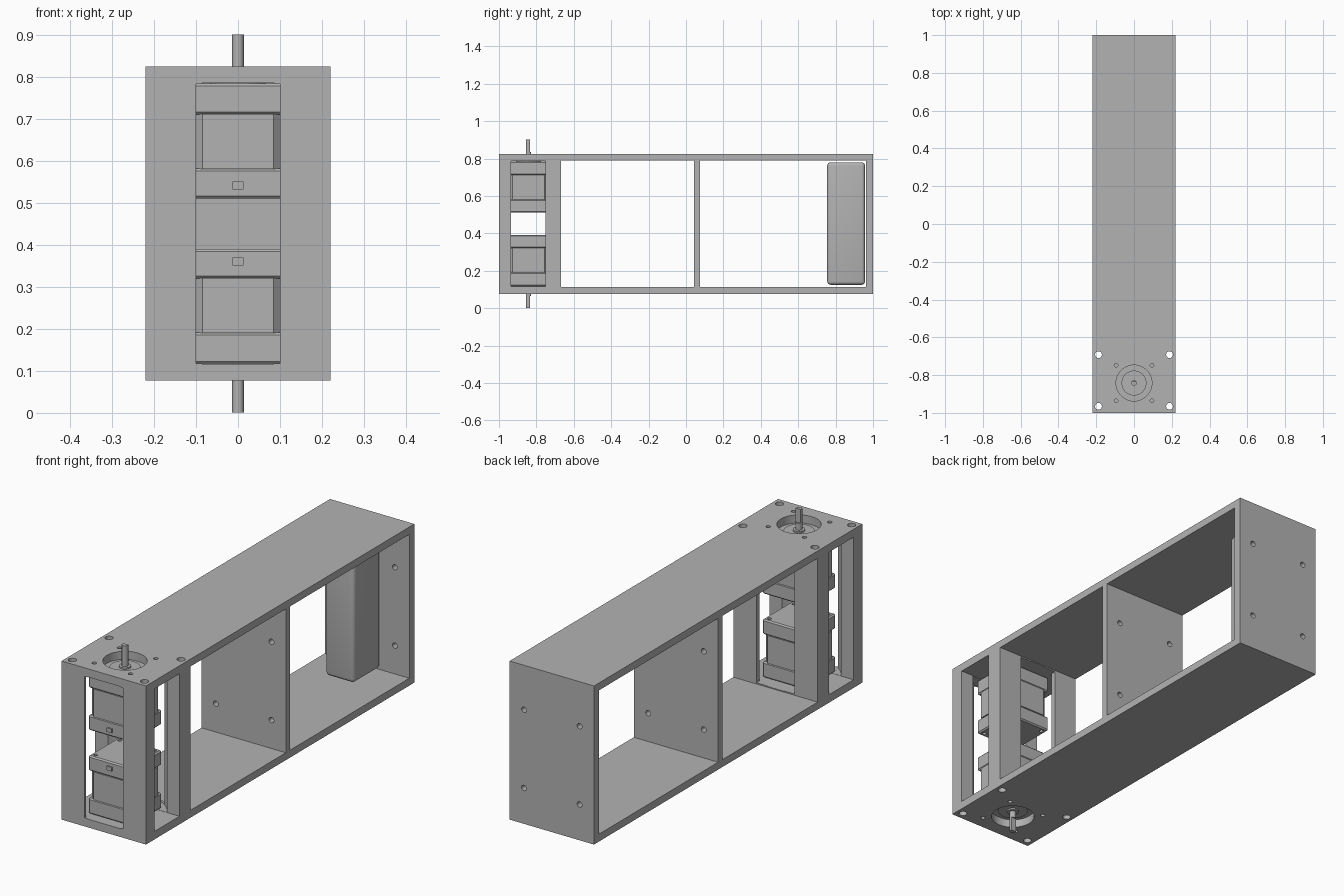
import bpy
import bmesh
from math import pi
from mathutils import Matrix, Vector

cube = bpy.data.objects.get("Cube")
if cube:
    bpy.data.objects.remove(cube, do_unlink=True)

grey = bpy.data.materials.new("plain_grey")
grey.use_nodes = True
grey.diffuse_color = (0.45, 0.45, 0.45, 1)
grey.node_tree.nodes["Principled BSDF"].inputs["Base Color"].default_value = (0.45, 0.45, 0.45, 1)

AXIS_Y = -0.842          # motor axis
BASE, TOP = 0.077, 0.825  # frame bottom and top
MID = (BASE + TOP) / 2


def finish(name, bm):
    mesh = bpy.data.meshes.new(name)
    bm.to_mesh(mesh)
    bm.free()
    mesh.materials.append(grey)
    obj = bpy.data.objects.new(name, mesh)
    bpy.context.collection.objects.link(obj)
    return obj


def box(name, x, y, z):
    bm = bmesh.new()
    size = Vector((x[1] - x[0], y[1] - y[0], z[1] - z[0]))
    centre = Vector((sum(x), sum(y), sum(z))) / 2
    bmesh.ops.create_cube(bm, size=1, matrix=Matrix.Translation(centre) @ Matrix.Diagonal(size.to_4d()))
    return finish(name, bm)


def rod(name, centre, radius, depth, sides=32, axis="Z"):
    bm = bmesh.new()
    turn = Matrix.Rotation(pi / 2, 4, "X") if axis == "Y" else Matrix()
    bmesh.ops.create_cone(bm, cap_ends=True, segments=sides, radius1=radius, radius2=radius,
                          depth=depth, matrix=Matrix.Translation(centre) @ turn)
    return finish(name, bm)


def apply_modifier(obj, mod):
    bpy.context.view_layer.objects.active = obj
    bpy.ops.object.modifier_apply(modifier=mod.name)


def cut(obj, cutter):
    mod = obj.modifiers.new("cut", "BOOLEAN")
    mod.operation = "DIFFERENCE"
    mod.solver = "EXACT"
    mod.object = cutter
    apply_modifier(obj, mod)
    bpy.data.objects.remove(cutter, do_unlink=True)


def smooth(obj):
    bpy.ops.object.select_all(action="DESELECT")
    obj.select_set(True)
    bpy.context.view_layer.objects.active = obj
    bpy.ops.object.shade_smooth_by_angle()


# Frame: long box, open on both sides
frame = box("frame", (-0.22, 0.22), (-1, 1), (BASE, TOP))
for y in ((-0.667, 0.042), (0.075, 0.962)):
    cut(frame, box("opening", (-0.3, 0.3), y, (0.112, 0.79)))

# Motor bay: round cavity with windows to every side
cut(frame, rod("cavity", (0, AXIS_Y, MID), 0.18, 0.67, 64))
cut(frame, box("side_window", (-0.3, 0.3), (-0.935, -0.75), (0.115, 0.787)))
cut(frame, box("front_window", (-0.1, 0.1), (-1.1, -0.6), (0.118, 0.784)))
cut(frame, rod("shaft_bore", (0, AXIS_Y, MID), 0.095, 1, 48))

# Screw holes through the corner posts and around the bores
for x in (-1, 1):
    for y in (-0.965, -0.692):
        cut(frame, rod("post_hole", (x * 0.188, y, MID), 0.018, 1, 20))
    for y in (-1, 1):
        cut(frame, rod("motor_hole", (x * 0.095, AXIS_Y + y * 0.094, MID), 0.01, 1, 16))

# Screw holes through the divider and back wall
for x in (-0.145, 0.145):
    for z in (0.246, 0.615):
        cut(frame, rod("wall_hole", (x, 0.55, z), 0.013, 1.2, 16, "Y"))
smooth(frame)


# Motors: square end caps, corner-cut body, pilot ring, flatted shaft
def motor(label, sign):
    half = 0.113

    def span(a, b):
        return tuple(sorted((MID + sign * a, MID + sign * b)))

    square = (-half, half)
    depth = (AXIS_Y - half, AXIS_Y + half)
    for part, a, b in (("inner_cap", 0.06, 0.131), ("outer_cap", 0.26, 0.334)):
        cap = box(label + "_motor_" + part, square, depth, span(a, b))
        mod = cap.modifiers.new("corners", "BEVEL")
        mod.width = 0.006
        mod.segments = 1
        mod.limit_method = "ANGLE"
        apply_modifier(cap, mod)
        if part == "inner_cap":
            for x in (-1, 1):
                for y in (-1, 1):
                    z = MID + sign * 0.06
                    cut(cap, rod("screw", (x * 0.09, AXIS_Y + y * 0.09, z), 0.009, 0.03, 12))

    body = box(label + "_motor_body", square, depth, span(0.13, 0.261))
    bm = bmesh.new()
    bm.from_mesh(body.data)
    upright = [e for e in bm.edges if abs(e.verts[0].co.z - e.verts[1].co.z) > 0.01]
    bmesh.ops.bevel(bm, geom=upright, offset=0.028, segments=1, affect="EDGES")
    bm.to_mesh(body.data)
    bm.free()

    box(label + "_motor_connector", (-0.013, 0.013), (AXIS_Y - half - 0.006, AXIS_Y - half + 0.01),
        span(0.081, 0.1))
    smooth(rod(label + "_motor_pilot", (0, AXIS_Y, MID + sign * 0.338), 0.066, 0.014, 48))
    smooth(rod(label + "_motor_boss", (0, AXIS_Y, MID + sign * 0.345), 0.026, 0.014, 32))
    shaft = rod(label + "_motor_shaft", (0, AXIS_Y, MID + sign * 0.39), 0.014, 0.12, 24)
    cut(shaft, box("flat", (-0.03, 0.03), (AXIS_Y + 0.007, AXIS_Y + 0.05), span(0.385, 0.5)))
    smooth(shaft)


motor("upper", 1)
motor("lower", -1)

# Rounded pack standing against the back wall
pack = box("battery_pack", (-0.075, 0.075), (0.755, 0.957), (0.125, 0.78))
mod = pack.modifiers.new("rounding", "BEVEL")
mod.width = 0.018
mod.segments = 4
apply_modifier(pack, mod)
smooth(pack)
